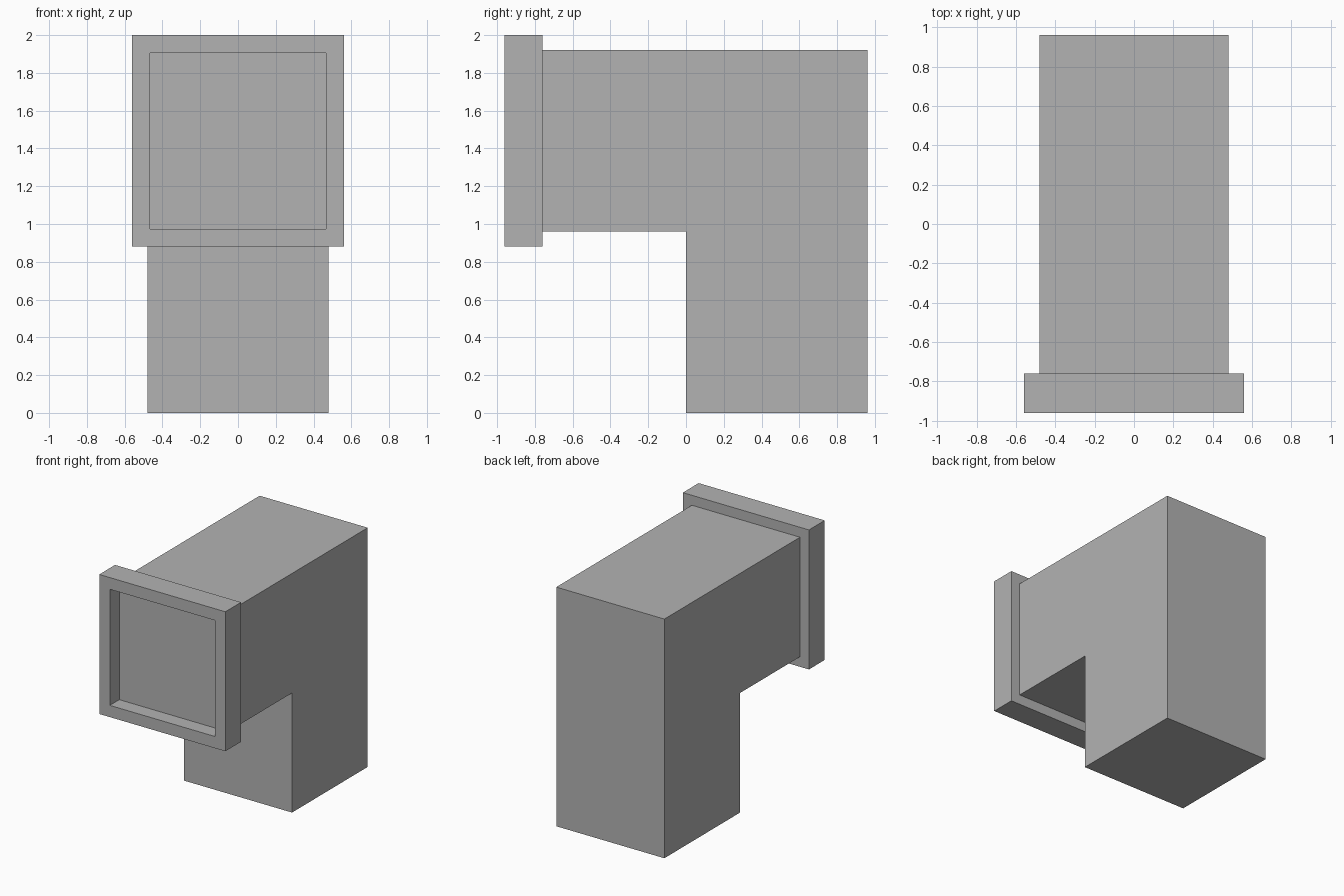
import bpy
import bmesh
from mathutils import Vector

cube = bpy.data.objects.get("Cube")
if cube:
    bpy.data.objects.remove(cube, do_unlink=True)

# Single plain grey
grey = bpy.data.materials.new("plain_grey")
grey.use_nodes = True
colour = (0.45, 0.45, 0.45, 1.0)
grey.diffuse_color = colour
grey.node_tree.nodes["Principled BSDF"].inputs["Base Color"].default_value = colour


def extrude_outline(bm, points, offset):
    """Fill an outline and extrude it into a solid; returns the starting face."""
    start = bm.faces.new([bm.verts.new(p) for p in points])
    copy = bmesh.ops.extrude_face_region(bm, geom=[start], use_keep_orig=True)
    moved = [v for v in copy["geom"] if isinstance(v, bmesh.types.BMVert)]
    bmesh.ops.translate(bm, verts=moved, vec=offset)
    bmesh.ops.recalc_face_normals(bm, faces=bm.faces[:])
    return start


def finish(bm, name):
    mesh = bpy.data.meshes.new(name)
    bm.to_mesh(mesh)
    bm.free()
    mesh.materials.append(grey)
    obj = bpy.data.objects.new(name, mesh)
    bpy.context.collection.objects.link(obj)
    return obj


# Elbow body: L-shaped side profile extruded across the width
half_width = 0.48
profile = [(0, 0), (0.96, 0), (0.96, 1.92), (-0.76, 1.92), (-0.76, 0.96), (0, 0.96)]
bm = bmesh.new()
extrude_outline(bm, [(-half_width, y, z) for y, z in profile], Vector((2 * half_width, 0, 0)))
finish(bm, "elbow_body")

# Square flange with a shallow recess in its front face
half, centre_z, front_y = 0.56, 1.44, -0.96
corners = [(-1, -1), (1, -1), (1, 1), (-1, 1)]
bm = bmesh.new()
front = extrude_outline(
    bm, [(half * x, front_y, centre_z + half * z) for x, z in corners], Vector((0, 0.2, 0)))
bmesh.ops.inset_region(bm, faces=[front], thickness=0.133)
rim = bmesh.ops.extrude_discrete_faces(bm, faces=[front])
floor = rim["faces"][0]
bmesh.ops.translate(bm, verts=floor.verts[:], vec=Vector((0, 0.12, 0)))
finish(bm, "front_flange")
